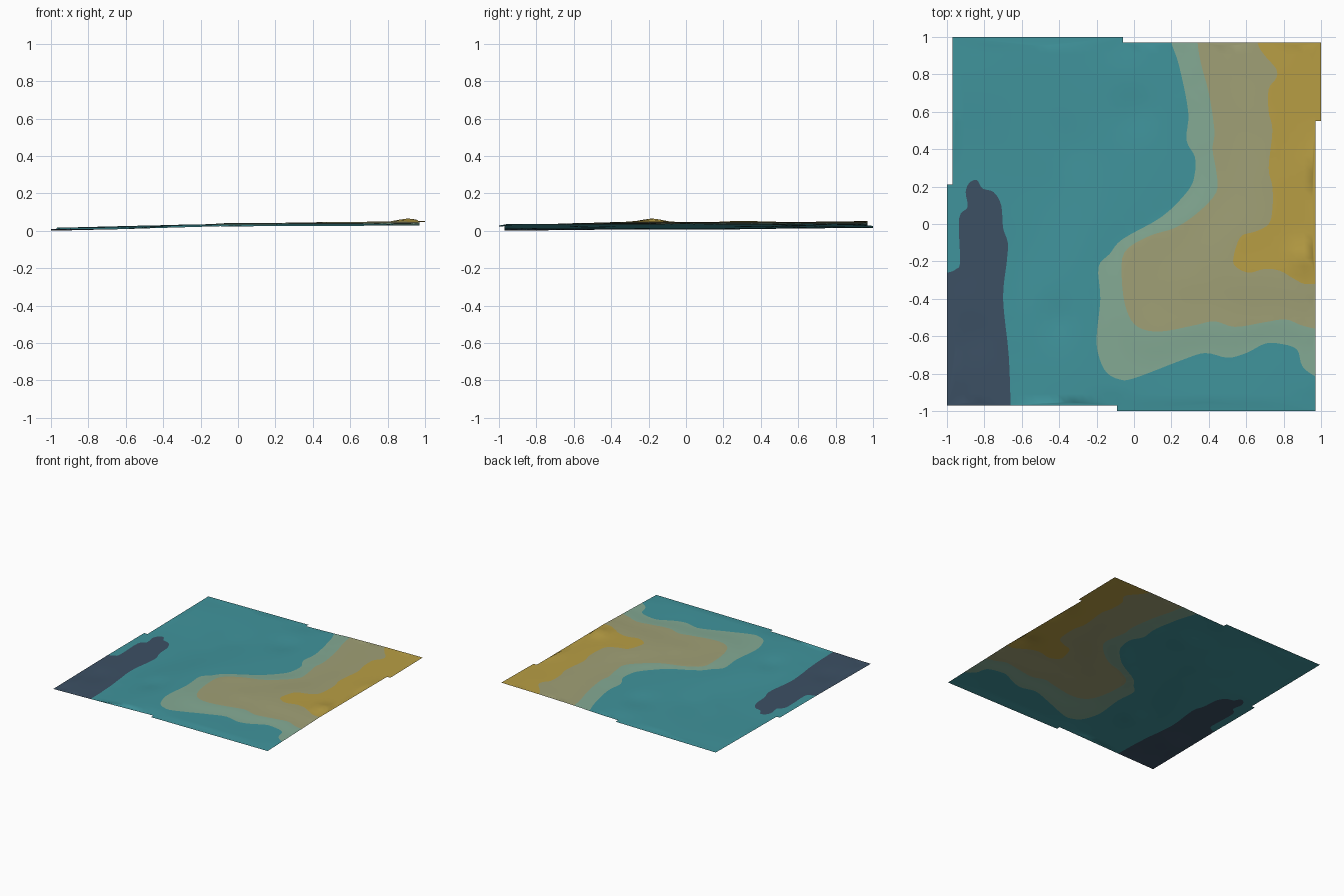
import bpy, bmesh, math
from mathutils import Vector
from mathutils.geometry import delaunay_2d_cdt

cube = bpy.data.objects.get("Cube")
if cube:
    bpy.data.objects.remove(cube, do_unlink=True)


def material(name, colour):
    mat = bpy.data.materials.new(name)
    mat.use_nodes = True
    mat.diffuse_color = (*colour, 1)
    mat.node_tree.nodes["Principled BSDF"].inputs["Base Color"].default_value = (*colour, 1)
    return mat


def spline(points, steps=4):
    """Smooth open curve passing through the given points."""
    pts = [Vector(p) for p in points]
    padded = [pts[0]] + pts + [pts[-1]]
    curve = []
    for a, b, c, d in zip(padded, padded[1:], padded[2:], padded[3:]):
        for i in range(steps):
            t = i / steps
            curve.append(b + t * (c - a) / 2
                         + t * t * (a - 2.5 * b + 2 * c - d / 2)
                         + t * t * t * (1.5 * (b - c) + (d - a) / 2))
    return curve + [pts[-1]]


def inside(point, polygon):
    """Even-odd test of a point against a closed polygon."""
    hit = False
    for a, b in zip(polygon, polygon[1:] + polygon[:1]):
        if (a.y > point.y) != (b.y > point.y):
            if point.x < a.x + (point.y - a.y) * (b.x - a.x) / (b.y - a.y):
                hit = not hit
    return hit


# Stepped border of the sheet
outline = [Vector(p) for p in (
    (-1, -.97), (-.09, -.97), (-.09, -1), (.97, -1), (.97, .55), (1, .55),
    (1, .97), (-.06, .97), (-.06, 1), (-.97, 1), (-.97, .21), (-1, .21))]

# Contour lines between the colour bands; their ends run past the border
deep_line = spline([
    (-1.1, -.26), (-1, -.26), (-.95, -.24), (-.93, -.2), (-.935, .03), (-.89, .09),
    (-.9, .17), (-.88, .22), (-.84, .235), (-.81, .19), (-.75, .17), (-.71, .1),
    (-.7, -.02), (-.675, -.1), (-.68, -.2), (-.7, -.4), (-.67, -.7), (-.66, -.97),
    (-.66, -1.1)])
shore_line = spline([
    (.18, 1.1), (.2, .97), (.24, .85), (.29, .6), (.28, .45), (.325, .36),
    (.325, .27), (.29, .18), (.15, .04), (-.06, -.08), (-.13, -.16), (-.19, -.23),
    (-.18, -.4), (-.2, -.6), (-.19, -.7), (-.15, -.79), (-.08, -.83), (0, -.825),
    (.25, -.73), (.38, -.69), (.5, -.715), (.6, -.69), (.7, -.64), (.78, -.64),
    (.87, -.67), (.9, -.76), (.97, -.815), (1.1, -.88)])
lowland_line = spline([
    (.34, 1.1), (.34, .97), (.36, .85), (.4, .7), (.43, .5), (.42, .4), (.44, .28),
    (.44, .17), (.34, .06), (.22, -.02), (.08, -.065), (-.05, -.15), (-.065, -.3),
    (-.04, -.46), (.02, -.55), (.14, -.575), (.33, -.54), (.43, -.52), (.54, -.55),
    (.7, -.525), (.81, -.51), (.89, -.54), (.97, -.56), (1.1, -.58)])
highland_line = spline([
    (.66, 1.1), (.66, .97), (.7, .9), (.76, .83), (.76, .78), (.72, .72), (.72, .6),
    (.74, .5), (.72, .3), (.74, .2), (.74, .08), (.72, 0), (.65, -.04), (.58, -.06),
    (.55, -.11), (.53, -.2), (.56, -.24), (.62, -.26), (.7, -.24), (.78, -.25),
    (.85, -.29), (.91, -.32), (.97, -.32), (1.1, -.32)])

# Each band: its line, the height along it, and the corner that closes its area
bands = [(deep_line, .012, (-2, -2)), (shore_line, .038, (2, 2)),
         (lowland_line, .045, (2, 2)), (highland_line, .052, (2, 2))]
areas = [line + [Vector(corner)] for line, height, corner in bands]

# Known heights that shape the slopes between the lines
samples = [(p, height) for line, height, corner in bands for p in line[::2]]
samples += [(Vector((x, y)), z) for x, y, z in (
    (-1, -1, .004), (-.85, -.6, .008), (-.97, 1, .02), (-1, .15, .013),
    (-.06, 1, .03), (.97, -1, .032), (-.1, -1, .027), (-.45, -.5, .021),
    (-.4, .4, .024), (0, .6, .03), (1, .97, .056), (.97, .3, .057), (.3, -.3, .048))]


def ground_height(p):
    total = weight_sum = 0
    for q, z in samples:
        weight = ((p - q).length_squared + .001) ** -1.5
        total += weight * z
        weight_sum += weight
    knoll = math.exp(-((p.x - .91) ** 2 + (p.y + .18) ** 2) / .005)
    return total / weight_sum + .019 * knoll


# Points and edges of the border and lines, then a regular fill of points
points, edges = [], []


def add_path(path, closed=False):
    start = len(points)
    points.extend(path)
    edges.extend((i, i + 1) for i in range(start, len(points) - 1))
    if closed:
        edges.append((len(points) - 1, start))


add_path(outline, closed=True)
for line, height, corner in bands:
    add_path(line)
fixed = list(points)
count = 44
for i in range(1, count):
    for j in range(1, count):
        p = Vector((2 * i / count - 1, 2 * j / count - 1))
        if inside(p, outline) and min((p - q).length for q in fixed) > .018:
            points.append(p)
verts, _, faces, *_ = delaunay_2d_cdt(points, edges, [], 0, 1e-5)

# Terrain sheet, coloured by the band that holds each face
bm = bmesh.new()
ground = [bm.verts.new((p.x, p.y, ground_height(p))) for p in verts]
for face in faces:
    centre = sum((verts[i] for i in face), Vector((0, 0))) / len(face)
    if not inside(centre, outline):
        continue
    new_face = bm.faces.new([ground[i] for i in face])
    new_face.smooth = True
    for index, area in enumerate(areas):
        if inside(centre, area):
            new_face.material_index = index + 1
bmesh.ops.delete(bm, geom=[v for v in bm.verts if not v.link_faces], context="VERTS")
bmesh.ops.recalc_face_normals(bm, faces=bm.faces)
if sum(f.normal.z for f in bm.faces) < 0:
    bmesh.ops.reverse_faces(bm, faces=bm.faces)
lowest = min(v.co.z for v in bm.verts)
bmesh.ops.translate(bm, verts=bm.verts, vec=(0, 0, -lowest))

mesh = bpy.data.meshes.new("terrain_sheet")
bm.to_mesh(mesh)
bm.free()
for name, colour in (("shallow teal", (.051, .296, .332)), ("deep navy", (.045, .08, .127)),
                     ("shore green", (.231, .402, .296)), ("lowland tan", (.352, .352, .181)),
                     ("highland gold", (.479, .342, .058))):
    mesh.materials.append(material(name, colour))
terrain = bpy.data.objects.new("terrain_sheet", mesh)
bpy.context.collection.objects.link(terrain)
